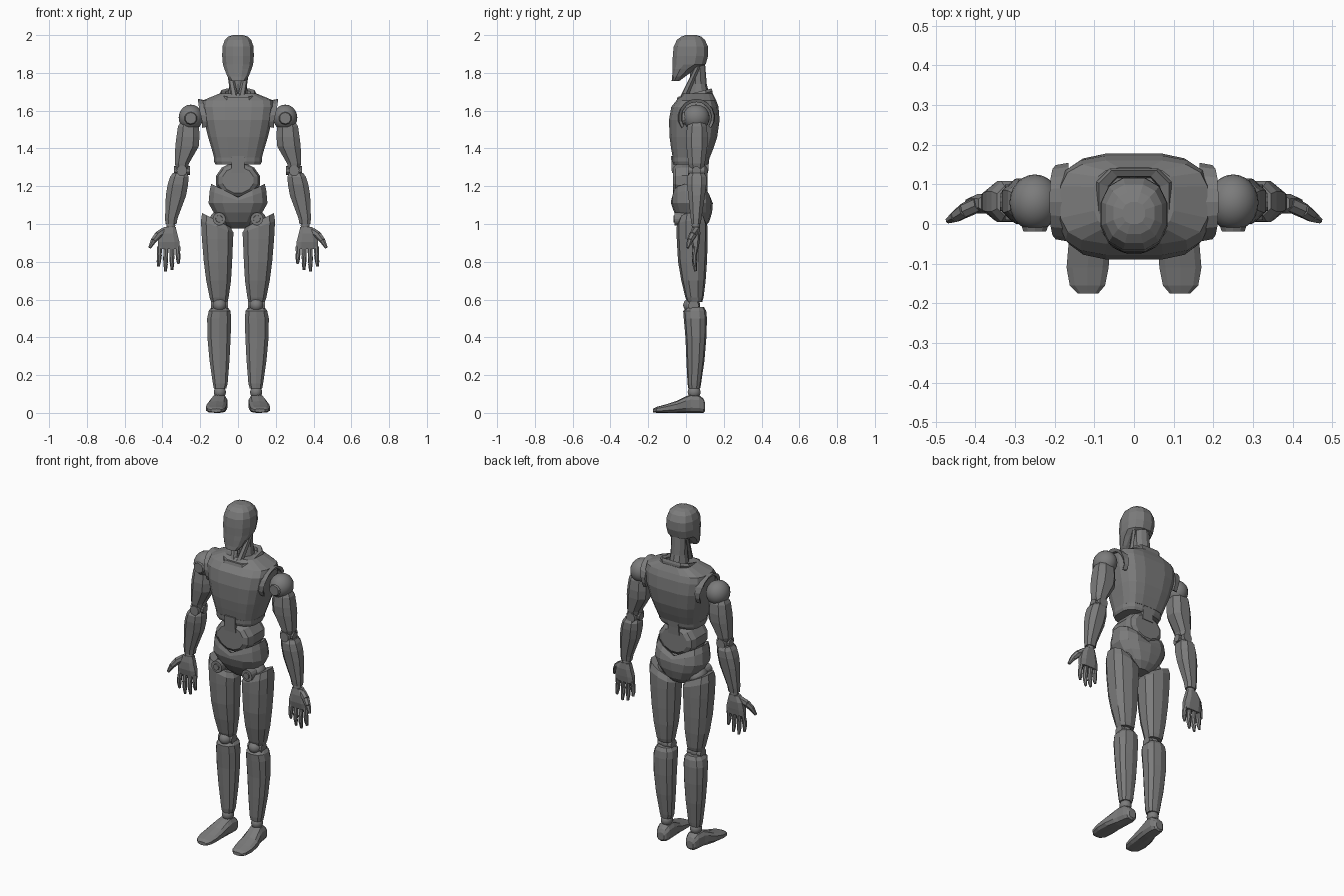
import bpy, bmesh, math
from mathutils import Vector, Matrix

# Dark grey shared by every part
grey = bpy.data.materials.new("dark_grey")
grey.diffuse_color = (.2, .2, .2, 1)


def finish(name, bm, mirror=False, smooth=False):
    bmesh.ops.recalc_face_normals(bm, faces=bm.faces)
    me = bpy.data.meshes.new(name)
    bm.to_mesh(me)
    bm.free()
    me.materials.append(grey)
    ob = bpy.data.objects.new(name, me)
    bpy.context.collection.objects.link(ob)
    if smooth:
        me.polygons.foreach_set("use_smooth", [True] * len(me.polygons))
    if mirror:
        ob.modifiers.new("mirror", 'MIRROR').use_mirror_merge = False
    return ob


def loft(name, sections, n=8, e=0.8, mirror=False, axis='z'):
    """Sections: (t, a0, a1, b0, b1, slope_a, slope_b, vee) bounding each ring."""
    bm = bmesh.new()
    unit = []
    for i in range(n):
        a = 2 * math.pi * (i + 0.5) / n
        c, s = math.cos(a), math.sin(a)
        unit.append((math.copysign(abs(c) ** e, c), math.copysign(abs(s) ** e, s)))
    mu, mv = max(p[0] for p in unit), max(p[1] for p in unit)
    rings = []
    for sec in sections:
        t, a0, a1, b0, b1 = sec[:5]
        sa, sb, vee = (list(sec[5:]) + [0, 0, 0])[:3]
        ring = []
        for u, v in unit:
            da, db = u / mu * (a1 - a0) / 2, v / mv * (b1 - b0) / 2
            h = t + sa * da + sb * db + vee * abs(u / mu)
            a, b = (a0 + a1) / 2 + da, (b0 + b1) / 2 + db
            ring.append(bm.verts.new((a, b, h) if axis == 'z' else (a, h, b)))
        rings.append(ring)
    for r, q in zip(rings, rings[1:]):
        for i in range(n):
            j = (i + 1) % n
            bm.faces.new((r[i], r[j], q[j], q[i]))
    bm.faces.new(rings[0])
    bm.faces.new(rings[-1])
    return finish(name, bm, mirror)


def sym(t, w, y0, y1, *rest):
    return (t, -w, w, y0, y1, *rest)


def add_rod(bm, pts, radii, n=8):
    for p, q, r0, r1 in zip(pts, pts[1:], radii, radii[1:]):
        p, q = Vector(p), Vector(q)
        d = q - p
        m = Matrix.Translation((p + q) / 2) @ d.to_track_quat('Z', 'Y').to_matrix().to_4x4()
        bmesh.ops.create_cone(bm, cap_ends=True, segments=n, radius1=r0,
                              radius2=r1, depth=d.length, matrix=m)


def rod(name, pts, radii, n=8, mirror=True):
    bm = bmesh.new()
    add_rod(bm, pts, radii, n)
    return finish(name, bm, mirror)


def ball(name, c, r):
    bm = bmesh.new()
    m = Matrix.Translation(c) @ Matrix.Diagonal((*r, 1))
    bmesh.ops.create_uvsphere(bm, u_segments=24, v_segments=12, radius=1, matrix=m)
    return finish(name, bm, True, True)


# Head with chin, open under the jaw
loft("head", [sym(1.757, .038, -.076, -.035), sym(1.78, .056, -.073, -.005),
              sym(1.82, .072, -.072, .05), sym(1.845, .08, -.071, .104),
              sym(1.89, .084, -.07, .117), sym(1.94, .082, -.065, .116),
              sym(1.975, .07, -.048, .1), sym(1.992, .052, -.025, .08),
              sym(2.0, .028, .0, .055)], n=12, e=.85)
# Neck with two front tendons
loft("neck", [sym(1.66, .055, .0, .13), sym(1.74, .046, .02, .11),
              sym(1.86, .045, .02, .1)], n=10, e=1)
rod("neck_tendon", [(.05, .065, 1.84), (.018, -.012, 1.67)], [.013, .02], 6)
# Tilted collar
loft("collar", [sym(1.645, .075, -.045, .14, 0, .3), sym(1.675, .095, -.052, .14, 0, .3),
                sym(1.695, .088, -.045, .135, 0, .25), sym(1.69, .066, -.025, .12, 0, .25),
                sym(1.665, .063, -.02, .115, 0, .25)], n=8, e=.5)

# Chest shell and lower rib band
loft("chest", [sym(1.35, .126, -.07, .125), sym(1.40, .14, -.079, .145),
               sym(1.46, .158, -.087, .165), sym(1.55, .18, -.09, .178),
               sym(1.62, .19, -.078, .172), sym(1.655, .185, -.05, .16),
               sym(1.69, .1, -.015, .142)], n=16, e=.6)
loft("rib_band", [sym(1.315, .119, -.066, .112), sym(1.33, .126, -.071, .12),
                  sym(1.352, .128, -.072, .124)], n=16, e=.65)

# Arched flanges around the shoulder sockets
bm = bmesh.new()
rows = []
for i in range(13):
    a = math.radians(-35 + 250 * i / 12)
    out = .19 + .023 * max(0, math.sin(a)) ** .5
    rows.append([bm.verts.new((x, .055 + ry * math.cos(a), 1.565 + rz * math.sin(a)))
                 for x, ry, rz in ((.165, .1, .088), (out, .094, .098),
                                   (out - .008, .08, .08), (.165, .08, .08))])
for r, q in zip(rows, rows[1:]):
    for k in range(4):
        bm.faces.new((r[k], r[(k + 1) % 4], q[(k + 1) % 4], q[k]))
bm.faces.new(rows[0])
bm.faces.new(rows[-1])
finish("shoulder_flange", bm, True)

# Abdomen: rounded barrel, upper waist and front and back tabs
loft("abdomen", [(-.07, -.082, .082, 1.165, 1.3), (-.055, -.105, .105, 1.148, 1.315),
                 (-.02, -.116, .116, 1.135, 1.325), (.07, -.116, .116, 1.135, 1.325),
                 (.1, -.105, .105, 1.148, 1.315), (.113, -.082, .082, 1.165, 1.3)],
     n=12, e=1, axis='y')
loft("waist_tab", [sym(1.27, .036, -.075, .117), sym(1.315, .034, -.077, .12),
                   sym(1.36, .034, -.079, .125)], n=4, e=1)

# Pelvis with a rim dipping at the middle
loft("pelvis", [sym(.975, .045, .01, .09), sym(1.01, .088, -.03, .122),
                sym(1.06, .128, -.062, .138), sym(1.11, .156, -.08, .142),
                sym(1.125, .15, -.079, .134, 0, 0, .05),
                sym(1.142, .142, -.071, .118, 0, 0, .07),
                sym(1.135, .125, -.055, .1, 0, 0, .055),
                sym(1.11, .11, -.04, .09)], n=14, e=.8)

# Shoulder joint
ball("shoulder_ball", (.25, .054, 1.563), (.064, .071, .069))
rod("shoulder_hub", [(.25, .02, 1.56), (.25, -.019, 1.56)], [.044, .03], 10)

# Arm
loft("upper_arm", [(1.295, .265, .327, .018, .094), (1.32, .26, .334, .013, .1),
                   (1.41, .208, .332, .002, .113), (1.46, .204, .326, .0, .115),
                   (1.515, .206, .318, .006, .11), (1.545, .222, .302, .02, .095)],
     mirror=True)
rod("elbow", [(.297, .01, 1.283), (.297, .1, 1.283)], [.028, .028], 12)
rod("elbow_pin", [(.255, .055, 1.283), (.338, .055, 1.283)], [.023, .023], 10)
loft("forearm", [(1.0, .325, .384, .029, .077), (1.03, .32, .386, .025, .082),
                 (1.15, .275, .382, .012, .1), (1.21, .264, .372, .005, .108),
                 (1.25, .262, .359, .006, .108), (1.27, .27, .345, .02, .095)],
     mirror=True)
ball("wrist", (.356, .052, .992), (.024, .022, .024))

# Hand
loft("palm", [(.868, .307, .425, .035, .066), (.905, .31, .424, .027, .072),
              (.95, .322, .415, .026, .076), (.985, .33, .392, .032, .073)],
     e=.7, mirror=True)
for i, (x, tip, tx) in enumerate(((.414, .775, .421), (.382, .75, .384),
                                  (.35, .757, .349), (.319, .79, .315))):
    bm = bmesh.new()
    for f0, f1, r0, r1 in ((0, .42, .0145, .0125), (.4, .72, .014, .0115), (.7, 1, .0125, .007)):
        a, b = [(x + (tx - x) * f, .05 - .006 * math.sin(math.pi * f),
                 .88 + (tip - .88) * f) for f in (f0, f1)]
        add_rod(bm, [a, b], [r0, r1], 7)
    finish(f"finger_{i + 1}", bm, True)
rod("thumb", [(.392, .05, .962), (.425, .035, .94), (.448, .02, .912), (.468, .009, .874)],
    [.02, .02, .016, .008], 7)

# Hip joint
ball("hip_ball", (.1, .03, 1.02), (.05, .06, .05))
rod("hip_hub", [(.1, .0, 1.027), (.1, -.06, 1.027)], [.034, .034], 16)
rod("hip_cap", [(.1, -.05, 1.027), (.1, -.067, 1.027)], [.02, .018], 12)

# Leg
loft("thigh", [(.588, .055, .142, .006, .086), (.61, .05, .15, -.003, .093),
               (.7, .037, .168, -.025, .104), (.8, .031, .181, -.042, .111),
               (.92, .026, .191, -.049, .115), (.985, .024, .196, -.05, .115, .35),
               (1.02, .04, .19, -.035, .1, .5)], n=10, e=.8, mirror=True)
ball("knee", (.097, .03, .57), (.038, .045, .038))
rod("knee_pin", [(.052, .04, .568), (.142, .04, .568)], [.028, .028], 12)
loft("shin", [(.13, .062, .128, .012, .075), (.155, .055, .133, .008, .08),
              (.28, .045, .151, .002, .098), (.4, .039, .162, -.003, .108),
              (.5, .036, .163, -.012, .111), (.54, .04, .155, -.015, .107),
              (.56, .055, .14, .01, .095)], n=10, e=.8, mirror=True)
ball("ankle", (.096, .043, .11), (.032, .034, .034))

# Foot, lofted from toe to heel
loft("foot", [(-.175, .09, .142, .003, .022), (-.155, .073, .162, .0, .032),
              (-.11, .064, .17, .0, .044), (-.05, .06, .165, .0, .063),
              (0, .058, .15, .0, .088), (.025, .057, .142, .0, .098),
              (.07, .056, .136, .0, .094), (.092, .064, .128, .0, .075),
              (.101, .075, .118, .01, .055)], n=10, e=.7, mirror=True, axis='y')
